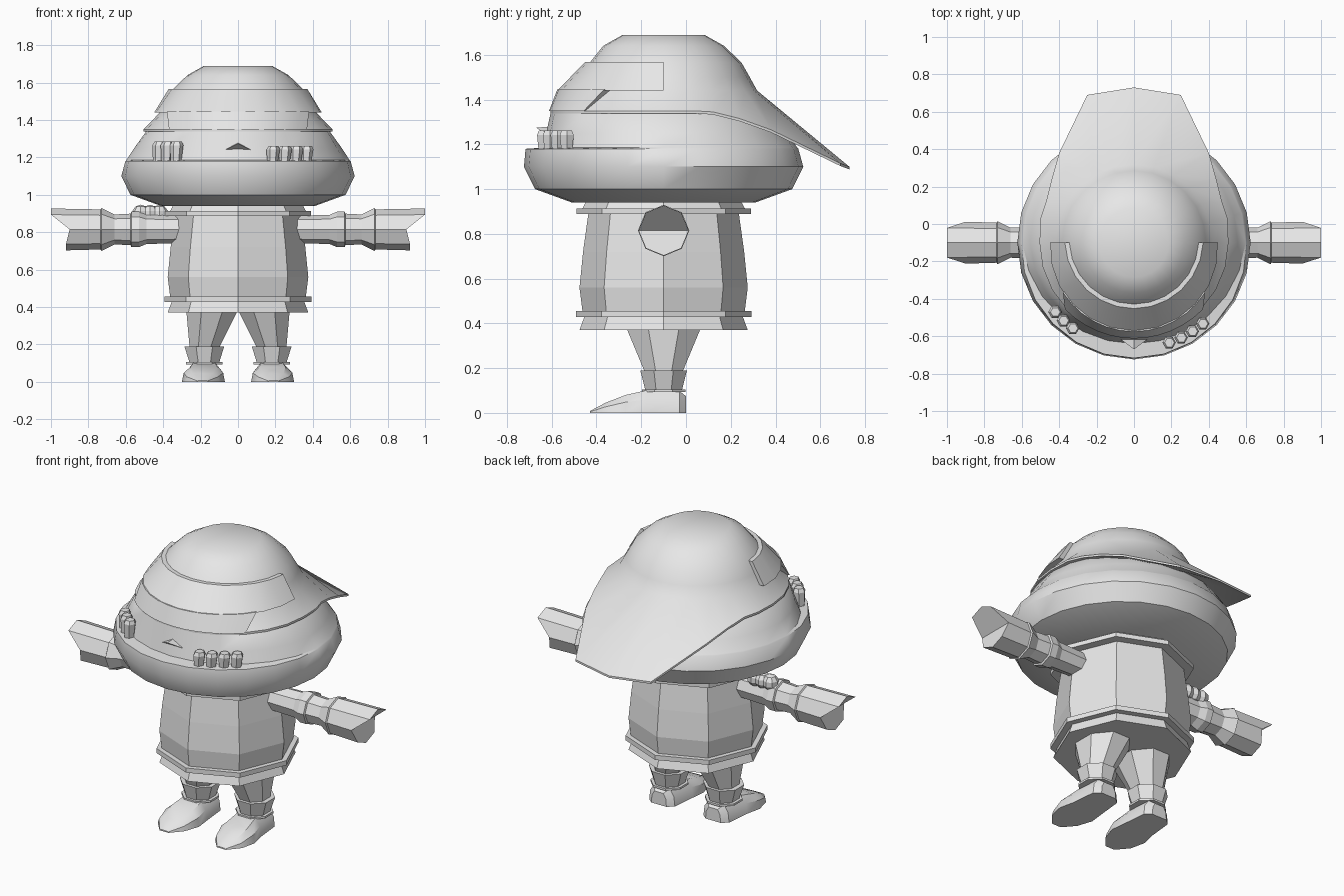
import bpy, bmesh, math
from mathutils import Vector

cube = bpy.data.objects.get("Cube")
if cube:
    bpy.data.objects.remove(cube, do_unlink=True)

CY = -0.1  # depth of the body axis

grey = bpy.data.materials.new("light_grey")
grey.use_nodes = True
COLOUR = (0.8, 0.8, 0.8, 1)
grey.diffuse_color = COLOUR
grey.node_tree.nodes["Principled BSDF"].inputs["Base Color"].default_value = COLOUR


def finish(name, bm, smooth=None):
    bmesh.ops.recalc_face_normals(bm, faces=bm.faces)
    mesh = bpy.data.meshes.new(name)
    bm.to_mesh(mesh)
    bm.free()
    mesh.materials.append(grey)
    obj = bpy.data.objects.new(name, mesh)
    bpy.context.collection.objects.link(obj)
    if smooth:
        bpy.ops.object.select_all(action='DESELECT')
        obj.select_set(True)
        bpy.context.view_layer.objects.active = obj
        bpy.ops.object.shade_smooth_by_angle(angle=math.radians(smooth))


def skin(bm, rings):
    """Join equally long point rings with quads."""
    rows = [[bm.verts.new(p) for p in ring] for ring in rings]
    n = len(rows[0])
    for a, b in zip(rows, rows[1:]):
        for i in range(n):
            j = (i + 1) % n
            bm.faces.new((a[i], a[j], b[j], b[i]))
    bm.faces.new(rows[0])
    return rows


def loft(name, rings, smooth=None):
    bm = bmesh.new()
    bm.faces.new(skin(bm, rings)[-1])
    finish(name, bm, smooth)


def polar(angle, side, z, front=None):
    """Point around the body axis; zero angle is the front, which may have its own radius."""
    r = side
    if front:
        r += (front - side) * max(0, math.cos(angle))
    return (r * math.sin(angle), CY - r * math.cos(angle), z)


def circle(side, z, front=None):
    return [polar(math.tau * i / 24, side, z, front) for i in range(24)]


# Head: jaw with a lip at the front that fades out round the sides
loft("head", [circle(*ring) for ring in
              ((0.41, 0.94), (0.575, 1.0), (0.624, 1.1), (0.602, 1.18, 0.617), (0.597, 1.185, 0.54),
               (0.555, 1.25, 0.525), (0.49, 1.34, 0.505), (0.4, 1.4))], smooth=40)

# Nose wedge
bm = bmesh.new()
for p in ((0, -0.67, 1.275), (0.08, -0.61, 1.235), (-0.08, -0.61, 1.235), (0, -0.58, 1.28)):
    bm.verts.new(p)
bmesh.ops.convex_hull(bm, input=bm.verts)
finish("nose", bm)


# Teeth standing on the jaw ledge
def teeth(name, count, start, end, top):
    for k in range(count):
        a = math.radians(start + (end - start) * k / (count - 1))
        x, y, _ = polar(a, 0.565, 0)
        rings = [[(x + r * math.cos(t) + lean, y + r * math.sin(t), z)
                  for t in (math.tau * i / 6 for i in range(6))]
                 for r, z, lean in ((0.028, 1.17, 0), (0.036, top - 0.02, 0.004), (0.026, top, 0.006))]
        loft(f"{name}_{k + 1}", rings)


teeth("left_tooth", 4, 19, 40, 1.262)
teeth("right_tooth", 3, -49, -36, 1.285)

# Cap with the visor turned to the back
visor = [(0.5, 0.03, 1.35), (0.47, 0.12, 1.345), (0.44, 0.24, 1.315),
         (0.4, 0.38, 1.265), (0.25, 0.69, 1.115)]


def rim(drop):
    front = [polar(math.radians(15 * i), 0.505, 1.35 - drop) for i in range(-6, 7)]
    left = [(x, y, z - drop) for x, y, z in visor]
    right = [(-x, y, z) for x, y, z in reversed(left)]
    return front[6:] + left + [(0, 0.73, 1.1 - drop)] + right + front[:6]


loft("cap", [circle(0.4, 1.36), rim(0.012), rim(0)] +
     [circle(*ring) for ring in ((0.418, 1.44), (0.385, 1.5), (0.348, 1.565, 0.33),
                                 (0.27, 1.64), (0.185, 1.688))], smooth=42)


# Mask on the front of the cap: a wide band over a shorter lower plate
def band(name, low, high, thick):
    steps = 12
    rings = []
    for i in range(steps + 1):
        t = 2 * i / steps - 1
        rings.append([polar(math.radians(a * t), side - d, z, front - d)
                      for (a, side, z, front), d in
                      ((low, 0), (high, 0), (high, thick), (low, thick))])
    loft(name, rings, smooth=30)


band("mask_band", (90, 0.448, 1.44, 0.475), (90, 0.37, 1.567, 0.352), 0.035)
band("mask_plate", (46, 0.515, 1.35, 0.512), (55, 0.448, 1.445, 0.475), 0.06)


# Eight-sided torso, belt and collar
def torso_ring(r, z):
    return [polar(math.tau * i / 8, r, z) for i in range(8)]


for name, profile in {
    "torso": ((0.35, 0.43), (0.362, 0.45), (0.376, 0.56), (0.36, 0.72), (0.335, 0.9)),
    "shirt_hem": ((0.376, 0.37), (0.352, 0.435)),
    "belt": ((0.392, 0.428), (0.392, 0.456)),
    "collar": ((0.39, 0.888), (0.39, 0.914)),
    "neck": ((0.365, 0.91), (0.34, 0.955)),
}.items():
    loft(name, [torso_ring(r, z) for r, z in profile])

# Arms ending in notched mitts
for side, s in (("left", 1), ("right", -1)):
    def arm_ring(x, r, upper=0, lower=0):
        pts = []
        for i in range(8):
            t = math.tau * i / 8
            reach = x + (0 if i % 4 == 0 else upper if i < 4 else lower)
            pts.append((s * reach, CY + r * math.cos(t), 0.815 + r * math.sin(t)))
        return pts
    loft(f"{side}_sleeve", [arm_ring(x, r) for x, r in
                            ((0.29, 0.073), (0.49, 0.078), (0.53, 0.095), (0.57, 0.095), (0.58, 0.07))])
    # The tip is cut as a notch: upper fingers reach further than the lower ones
    bm = bmesh.new()
    tip = skin(bm, (arm_ring(0.56, 0.085), arm_ring(0.66, 0.08), arm_ring(0.73, 0.115),
                    arm_ring(0.735, 0.107), arm_ring(0.9, 0.112, 0.1, 0.02)))[-1]
    bm.faces.new(tip[0:5])
    bm.faces.new(tip[4:] + tip[:1])
    finish(f"{side}_mitt", bm)

# Small knuckles resting on the right arm
for k in range(3):
    bm = bmesh.new()
    bmesh.ops.create_uvsphere(bm, u_segments=8, v_segments=5, radius=0.047)
    for v in bm.verts:
        v.co += Vector((-0.52 + 0.05 * k, -0.06, 0.9))
    finish(f"knuckle_{k + 1}", bm)

# Legs, cuffs and pointed shoes
for side, s in (("left", 1), ("right", -1)):
    cx = 0.18 * s

    def leg_ring(rx, ry, z, shift=0):
        return [(cx + shift * s + rx * math.cos(t), CY + ry * math.sin(t), z)
                for t in (math.tau * (i + 0.5) / 8 for i in range(8))]
    loft(f"{side}_leg", [leg_ring(0.147, 0.178, 0.375, -0.04), leg_ring(0.085, 0.09, 0.18)])
    loft(f"{side}_cuff", [leg_ring(0.115, 0.113, 0.19), leg_ring(0.085, 0.088, 0.1)])
    loft(f"{side}_ankle_band", [leg_ring(0.105, 0.105, 0.093), leg_ring(0.105, 0.105, 0.105)])

    # Shoe cross-sections: depth, half width, height, sideways shift
    sections = ((0.0, 0.05, 0.075, 0), (-0.03, 0.085, 0.098, 0), (-0.18, 0.1, 0.1, 0),
                (-0.27, 0.115, 0.08, 0.005), (-0.36, 0.09, 0.045, 0.01), (-0.43, 0.03, 0.008, 0.01))
    loft(f"{side}_shoe", [[(cx + s * o + w * u, y, h * v) for u, v in
                           ((-1, 0), (-0.92, 0.6), (-0.6, 1), (0.6, 1), (0.92, 0.6), (1, 0))]
                          for y, w, h, o in sections], smooth=35)
